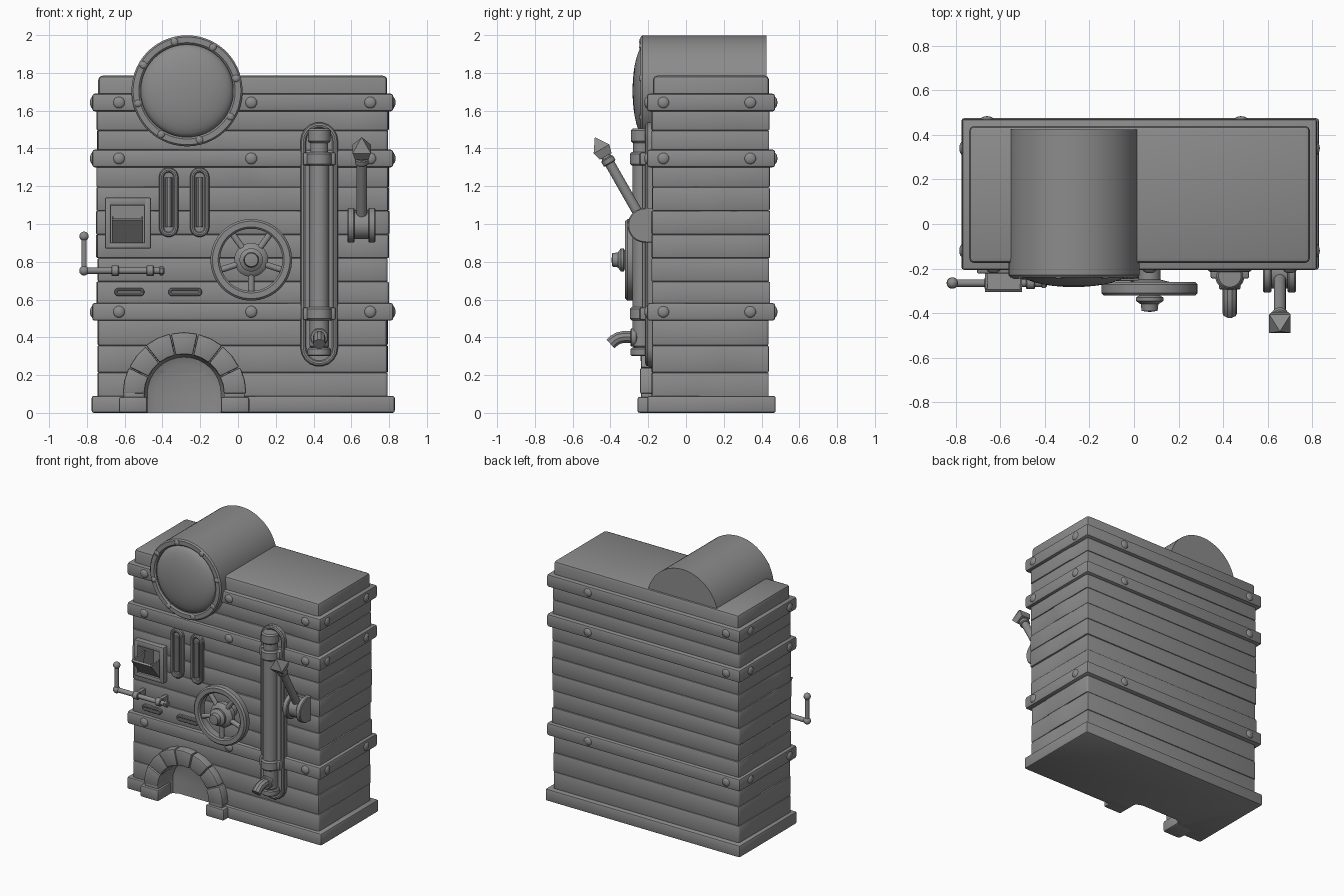
import bpy, bmesh, random
from math import pi, sin, cos
from mathutils import Vector

if "Cube" in bpy.data.objects:
    bpy.data.objects.remove(bpy.data.objects["Cube"])

random.seed(4)
V = Vector
FRONT, BACK, LEFT, RIGHT = -0.175, 0.44, -0.74, 0.79


def finish(name, bm, bevel=0, segs=2, limit=0.6):
    bmesh.ops.recalc_face_normals(bm, faces=bm.faces)
    me = bpy.data.meshes.new(name)
    bm.to_mesh(me)
    bm.free()
    ob = bpy.data.objects.new(name, me)
    bpy.context.collection.objects.link(ob)
    if bevel:
        m = ob.modifiers.new("bevel", 'BEVEL')
        m.width, m.segments, m.angle_limit = bevel, segs, limit
    return ob


def prism(name, pts, vec, bevel=0, limit=0.6):
    """Closed solid: an outline swept along a vector."""
    bm = bmesh.new()
    a = [bm.verts.new(p) for p in pts]
    b = [bm.verts.new(V(p) + V(vec)) for p in pts]
    bm.faces.new(a)
    bm.faces.new(b)
    for i in range(len(a)):
        bm.faces.new((a[i - 1], a[i], b[i], b[i - 1]))
    return finish(name, bm, bevel, 2, limit)


def box(name, x0, x1, y0, y1, z0, z1, bevel=0.01):
    return prism(name, [(x0, y0, z0), (x1, y0, z0), (x1, y1, z0), (x0, y1, z0)], (0, 0, z1 - z0), bevel)


def lathe(name, profile, origin, axis, n=24):
    """Turn (radius, height) pairs around an axis."""
    q = V(axis).to_track_quat('Z', 'Y')
    bm = bmesh.new()
    rings = [[bm.verts.new(q @ V((r * cos(2 * pi * (i + .5) / n), r * sin(2 * pi * (i + .5) / n), h)) + V(origin))
              for i in range(n)] for r, h in profile]
    for a, b in zip(rings, rings[1:]):
        for i in range(n):
            bm.faces.new((a[i], a[(i + 1) % n], b[(i + 1) % n], b[i]))
    bmesh.ops.remove_doubles(bm, verts=bm.verts, dist=1e-5)
    return finish(name, bm)


def rod(name, a, b, r, n=20):
    d = V(b) - V(a)
    h, c = d.length, min(r, d.length) * 0.15
    return lathe(name, [(0, 0), (r - c, 0), (r, c), (r, h - c), (r - c, h), (0, h)], a, d, n)


def rivet(p, axis, r=0.032):
    prof = [(r * cos(t * pi / 8), r * 0.5 * sin(t * pi / 8)) for t in range(4)] + [(0, r * 0.5)]
    lathe("rivet", [(r, -0.01)] + prof, p, axis, 12)


def tube(name, pts, r, cyclic=False):
    cu = bpy.data.curves.new(name, 'CURVE')
    cu.dimensions, cu.bevel_depth, cu.bevel_resolution, cu.use_fill_caps = '3D', r, 3, True
    s = cu.splines.new('POLY')
    s.points.add(len(pts) - 1)
    for p, co in zip(s.points, pts):
        p.co = (*co, 1)
    s.use_cyclic_u = cyclic
    ob = bpy.data.objects.new(name, cu)
    bpy.context.collection.objects.link(ob)
    return ob


def capsule(cx, cz, w, h, y):
    """Outline of a slot with half sizes w and h."""
    r = min(w, h)
    pts = []
    for k in range(20):
        a = pi * (k if k < 10 else k - 1) / 9
        if w > h:
            a -= pi / 2
        s = 1 if k < 10 else -1
        pts.append((cx + r * cos(a) + s * (w - r), y, cz + r * sin(a) + s * (h - r)))
    return pts


def slot(name, cx, cz, w, h, rim, y=-0.185):
    prism(name + "_plate", capsule(cx, cz, w, h, y - 0.008), (0, 0.04, 0))
    tube(name + "_rim", capsule(cx, cz, w - rim, h - rim, y - 0.01), rim, True)


# cutters: fireplace arch and hatch pocket
AX, AZ = -0.285, 0.10
arch = [(AX - 0.213, -0.4, -0.1)] + [(AX - 0.213 * cos(pi * i / 16), -0.4, AZ + 0.213 * sin(pi * i / 16))
                                     for i in range(17)] + [(AX + 0.213, -0.4, -0.1)]
arch_cutter = prism("arch_cutter", arch, (0, 0.335, 0), 0.06)
hatch_cutter = box("hatch_cutter", -0.675, -0.495, -0.4, -0.03, 0.90, 1.10, 0)
for c in (arch_cutter, hatch_cutter):
    c.hide_render = True


def cut(ob, z0, z1):
    for c, lo, hi in ((arch_cutter, -0.1, 0.32), (hatch_cutter, 0.9, 1.1)):
        if z0 < hi and z1 > lo:
            m = ob.modifiers.new("cut", 'BOOLEAN')
            m.object, m.operation, m.solver = c, 'DIFFERENCE', 'EXACT'


# masonry courses with uneven bricks on the front and sides
def wall(a, b, bricks):
    a, b = V(a), V(b)
    d = (b - a).normalized()
    out, length = V((d.y, -d.x, 0)), (b - a).length
    cuts = [0] + [length * (i + random.uniform(-.25, .25)) / bricks for i in range(1, bricks)] + [length]
    pts = [a]
    for s, e in zip(cuts, cuts[1:]):
        o = random.uniform(0, 0.007)
        pts += [a + d * (s + .014) + out * o, a + d * (e - .014) + out * o]
    return pts


for z_lo, z_hi, count in ((0.07, 0.5, 3), (0.57, 1.32, 6), (1.38, 1.61, 2)):
    for i in range(count):
        z0, z1 = (z_lo + (z_hi - z_lo) * (i + k) / count for k in (0, 1))
        j = random.uniform(-0.005, 0.006)
        l, r, f, b = LEFT - j, RIGHT + j, FRONT - 0.003, BACK + j
        n = random.choice((7, 8, 9))
        pts = wall((l, f, z0), (r, f, z0), n) + wall((r, f, z0), (r, b, z0), 3) \
            + [V((r, b, z0))] + wall((l, b, z0), (l, f, z0), 3)
        cut(prism("brick_course", pts, (0, 0, z1 - z0), 0.007, 1.0), z0, z1)
cut(box("core", LEFT + .02, RIGHT - .02, FRONT + .02, BACK - .02, 0.02, 1.7, 0), 0, 1.7)
box("top_cap", LEFT, RIGHT, FRONT, BACK, 1.6, 1.785, 0.022)
cut(box("plinth", -0.775, 0.83, -0.205, 0.475, 0, 0.09, 0.012), 0, 0.09)

# riveted straps
for z in (0.535, 1.347, 1.643):
    box("strap", -0.772, 0.822, -0.207, 0.472, z - .047, z + .047, 0.014)
    for x in (-0.63, 0.07, 0.70):
        rivet((x, -0.205, z), (0, -1, 0))
    for x in (-0.66, 0.48):
        rivet((x, 0.468, z), (0, 1, 0))
    for y in (-0.12, 0.34):
        rivet((-0.768, y, z), (-1, 0, 0))
        rivet((0.818, y, z), (1, 0, 0))

# drum with domed front
dome = [(.245 * cos(i * pi / 16), .64 + .068 * sin(i * pi / 16)) for i in range(8)] + [(0, .708)]
lathe("drum", [(0, 0), (.294, 0), (.294, .655), (.285, .665), (.255, .665), (.245, .655)]
      + dome, (-0.27, 0.425, 1.705), (0, -1, 0), 64)
for i in range(8):
    a = i * pi / 4 + .25
    rivet((-0.27 + .268 * cos(a), -0.238, 1.705 + .268 * sin(a)), (0, -1, 0), 0.02)

# fireplace stones, backing and feet
for i in range(7):
    a0, a1 = pi * i / 7 + .006, pi * (i + 1) / 7 - .006
    R = random.uniform(0.315, 0.33)
    ring = [(.21, a0), (R, a0), (R, (a0 + a1) / 2), (R, a1), (.21, a1), (.21, (a0 + a1) / 2)]
    y = random.uniform(-.245, -.236)
    prism("arch_stone", [(AX + r * cos(a), y, AZ + r * sin(a)) for r, a in ring], (0, 0.12, 0), 0.01)
for s in (-1, 1):
    box("arch_foot", AX + s * .27 - .075, AX + s * .27 + .075, -0.257, -0.1, 0, 0.085, 0.012)
    box("arch_leg", AX + s * .265 - .055, AX + s * .265 + .055, -0.238, -0.12, 0.07, 0.115, 0.006)

# hatch frame with tilted tray
for x0, x1, z0, z1 in ((-.705, -.672, .87, 1.14), (-.498, -.46, .87, 1.14),
                       (-.69, -.48, .87, .902), (-.69, -.48, 1.098, 1.14)):
    box("hatch_frame", x0, x1, -0.222, -0.15, z0, z1, 0.008)
x0, x1 = -0.668, -0.502
prism("tray_door", [(x0, -.19, .9), (x0, -.205, .9), (x0, -.305, 1.02), (x0, -.293, 1.03)], (x1 - x0, 0, 0))
for x in (x0, x1 - .01):
    prism("tray_side", [(x, -.19, .9), (x, -.3, 1.025), (x, -.15, 1.04)], (.01, 0, 0))

# gauges and vents
for x in (-0.367, -0.203):
    slot("gauge", x, 1.115, 0.052, 0.185, 0.014)
    tube("gauge_glass", [(x, -0.195, 0.985), (x, -0.195, 1.245)], 0.019)
for x, w in ((-0.575, 0.08), (-0.28, 0.09)):
    slot("vent", x, 0.64, w, 0.022, 0.009)

# crank
cy, cz = -0.265, 0.753
rod("crank_shaft", (-0.82, cy, cz), (-0.39, cy, cz), 0.017)
rod("crank_arm", (-0.815, cy, cz - .02), (-0.815, cy, 0.93), 0.014)
for z, r in ((cz, .026), (.935, .025)):
    lathe("crank_ball", [(r * sin(i * pi / 8), -r * cos(i * pi / 8)) for i in range(9)], (-0.815, cy, z), (0, 0, 1), 16)
for x in (-0.65, -0.465):
    rod("crank_collar", (x - .02, cy, cz), (x + .02, cy, cz), 0.028)
    box("crank_bracket", x - .014, x + .014, cy, -0.16, cz - .022, cz + .022, 0.005)
rod("crank_nut", (-0.415, cy, cz), (-0.395, cy, cz), 0.025, 6)

# hand wheel
wx, wz = 0.07, 0.81
lathe("wheel_rim", [(.165, 0), (.205, 0), (.216, .012), (.216, .05), (.205, .062), (.175, .062), (.165, .052), (.165, 0)],
      (wx, -0.26, wz), (0, -1, 0), 48)
lathe("wheel_hub", [(0, 0), (.05, 0), (.05, .08), (.09, .09), (.09, .125), (.07, .145), (.045, .15), (.062, .16),
                    (.062, .175), (.048, .185), (.04, .19), (.036, .22), (0, .225)], (wx, -0.17, wz), (0, -1, 0), 24)
for i in range(5):
    a = -pi / 2 + i * 2 * pi / 5
    d, c = V((cos(a), 0, sin(a))), V((wx, -0.288, wz))
    rod("wheel_spoke", c + d * .06, c + d * .185, 0.017, 12)

# boiler pipe on its back plate
px, py = 0.43, -0.232
slot("pipe_plate", px, 0.892, 0.1, 0.647, 0.016, -0.19)
for z0, z1, r in ((.30, .345, .062), (.345, .50, .052), (.50, 1.37, .052), (1.37, 1.44, .048), (1.43, 1.505, .06)):
    rod("pipe", (px, py, z0), (px, py, z1), r)
for s in (-1, 1):
    rod("pipe_rail", (px + s * .06, -.215, .5), (px + s * .06, -.215, 1.35), 0.016, 12)
for z in (0.525, 1.345):
    rod("pipe_clamp", (px, py, z - .036), (px, py, z + .036), 0.066)
    box("clamp_plate", px - .087, px + .087, -0.245, -0.16, z - .034, z + .034, 0.01)
rod("spigot_collar", (px, -.26, .4), (px, -.295, .4), 0.048)
tube("spigot", [(px, -.25, .4), (px, -.33, .402), (px, -.358, .396), (px, -.38, .383), (px, -.4, .365)], 0.033)

# lever
lx, ly, lz = 0.655, -0.217, 0.993
rod("lever_drum", (.60, ly, lz), (.71, ly, lz), 0.072, 32)
for x in (0.58, 0.69):
    rod("lever_flange", (x, ly, lz), (x + .037, ly, lz), 0.092, 32)
    box("lever_mount", x, x + .037, ly, -0.15, lz - .09, lz + .09, 0.005)
d, o = V((0, -.495, .869)).normalized(), V((lx, ly, lz))
rod("lever_arm", o, o + d * .43, 0.027)
rod("lever_collar", o + d * .375, o + d * .41, 0.036)
lathe("lever_head", [(0, .42), (.05, .42), (.068, .465), (0, .537)], o, d, 4)

# bake modifiers and curves, shade, and paint everything dark grey
bpy.ops.object.select_all(action='SELECT')
bpy.context.view_layer.objects.active = bpy.data.objects["drum"]
bpy.ops.object.convert(target='MESH')
bpy.ops.object.shade_smooth_by_angle(angle=0.6)
iron = bpy.data.materials.new("dark_grey")
iron.diffuse_color = (0.26, 0.26, 0.26, 1)
iron.use_nodes = True
iron.node_tree.nodes["Principled BSDF"].inputs["Base Color"].default_value = iron.diffuse_color
for ob in bpy.context.scene.objects:
    ob.data.materials.clear()
    ob.data.materials.append(iron)
